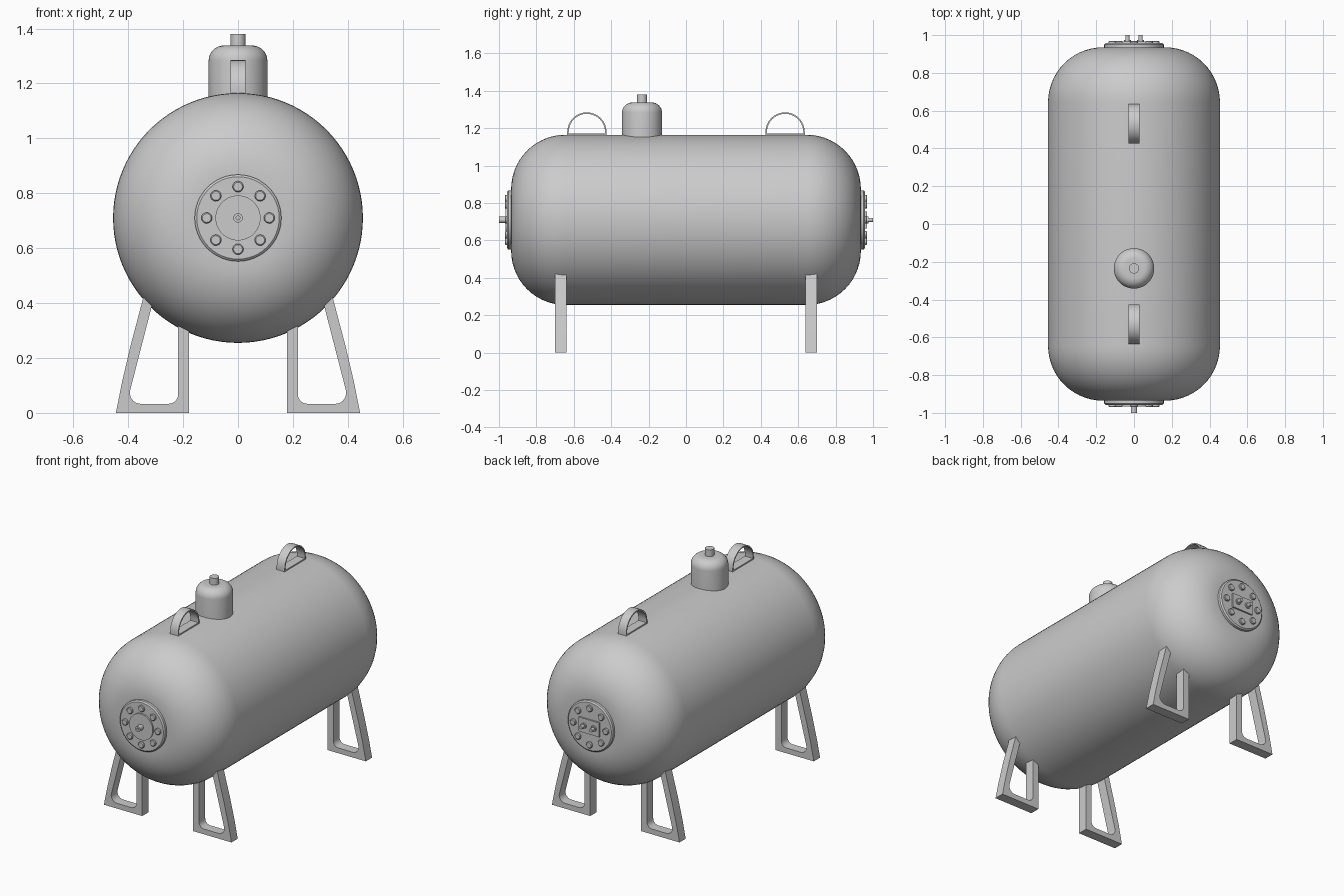
import bpy
from math import sin, cos, pi, radians

if "Cube" in bpy.data.objects:
    bpy.data.objects.remove(bpy.data.objects["Cube"])

TANK_Z = 0.71


def finish(name, verts, faces, angle=35):
    me = bpy.data.meshes.new(name)
    me.from_pydata(verts, [], faces)
    ob = bpy.data.objects.new(name, me)
    bpy.context.collection.objects.link(ob)
    bpy.ops.object.select_all(action='DESELECT')
    ob.select_set(True)
    bpy.context.view_layer.objects.active = ob
    bpy.ops.object.mode_set(mode='EDIT')
    bpy.ops.mesh.select_all(action='SELECT')
    bpy.ops.mesh.normals_make_consistent(inside=False)
    bpy.ops.object.mode_set(mode='OBJECT')
    bpy.ops.object.shade_smooth_by_angle(angle=radians(angle))
    return ob


def lathe(name, profile, n=32, loc=(0, 0, 0), rot_x=0):
    """Solid of revolution about z from (radius, height) points, capped."""
    verts = [(r * cos(2 * pi * i / n), r * sin(2 * pi * i / n), h)
             for r, h in profile for i in range(n)]
    faces = [(k * n + i, k * n + (i + 1) % n, (k + 1) * n + (i + 1) % n, (k + 1) * n + i)
             for k in range(len(profile) - 1) for i in range(n)]
    faces += [tuple(range(n)), tuple(range((len(profile) - 1) * n, len(profile) * n))]
    ob = finish(name, verts, faces)
    ob.location = loc
    ob.rotation_euler.x = rot_x
    return ob


def prism(name, pts, place, a, b):
    """Extrude a 2D outline from depth a to b; place maps (u, v, d) to xyz."""
    n = len(pts)
    verts = [place(u, v, d) for d in (a, b) for u, v in pts]
    faces = [(i, (i + 1) % n, n + (i + 1) % n, n + i) for i in range(n)]
    faces += [tuple(range(n)), tuple(range(n, 2 * n))]
    return finish(name, verts, faces)


def arc(cx, cy, r, a0, a1, n):
    return [(cx + r * cos(radians(a0 + (a1 - a0) * i / n)),
             cy + r * sin(radians(a0 + (a1 - a0) * i / n))) for i in range(n + 1)]


# tank body
tank = arc(0.165, -0.645, 0.29, -90, 0, 14) + arc(0.165, 0.645, 0.29, 0, 90, 14)
lathe("tank_body", tank, 96, (0, 0, TANK_Z), -pi / 2)

# end flanges with bolts
for side, s in (("front", -1), ("back", 1)):
    rot = -s * pi / 2
    lathe(side + "_flange", [(0.158, 0.90), (0.158, 0.95), (0.15, 0.957)],
          48, (0, 0, TANK_Z), rot)
    for i in range(8):
        a = i * pi / 4
        lathe(f"{side}_bolt_{i}", [(0.02, 0.94), (0.02, 0.965), (0.016, 0.969)], 16,
              (0.114 * cos(a), 0, TANK_Z + 0.114 * sin(a)), rot)

# front hub with hollow-tipped pin
lathe("front_hub", [(0.082, 0.94), (0.082, 0.966)], 40, (0, 0, TANK_Z), pi / 2)
lathe("front_pin", [(0.017, 0.94), (0.017, 1.0), (0.007, 1.0), (0.007, 0.98)],
      20, (0, 0, TANK_Z), pi / 2)

# back plate with two pins
w, h = 0.072, 0.045
prism("back_plate", [(-w, -h), (w, -h), (w, h), (-w, h)],
      lambda u, v, d: (u, d, TANK_Z + v), 0.94, 0.967)
for x in (-0.035, 0.035):
    lathe("back_pin", [(0.018, 0.95), (0.018, 0.975), (0.011, 0.975), (0.011, 1.0)],
          16, (x, 0, TANK_Z), -pi / 2)

# top dome and its nozzle
lathe("dome", [(0.107, 1.13)] + arc(0.052, 1.283, 0.055, 0, 90, 8), 48, (0, -0.235, 0))
lathe("dome_nozzle", [(0.027, 1.32), (0.027, 1.38)], 24, (0, -0.235, 0))

# lifting handles
for y in (-0.53, 0.53):
    outline = ([(0.105, 1.155)] + arc(0, 1.18, 0.105, 0, 180, 20) + [(-0.105, 1.155), (-0.097, 1.155)]
               + arc(0, 1.18, 0.097, 180, 0, 20) + [(0.097, 1.155)])
    place = lambda u, v, d: (d, y + u, v)
    prism("handle_arch", outline, place, -0.028, 0.028)
    prism("handle_base", [(-0.1, 1.155), (0.1, 1.155), (0.1, 1.172), (-0.1, 1.172)],
          place, -0.028, 0.028)

# legs: open frame running up into the tank
leg = ([(0.178, 0.33), (0.178, 0), (0.445, 0), (0.423, 0.11), (0.39, 0.25), (0.345, 0.42), (0.306, 0.42)]
       + arc(0.354, 0.073, 0.04, 12, -90, 7)
       + arc(0.253, 0.068, 0.035, -90, -180, 6) + [(0.218, 0.33)])
for sx in (-1, 1):
    for sy in (-1, 1):
        prism(f"{'front' if sy < 0 else 'back'}_{'left' if sx < 0 else 'right'}_leg", leg,
              lambda u, v, d: (sx * u, sy * d, v), 0.638, 0.70)
